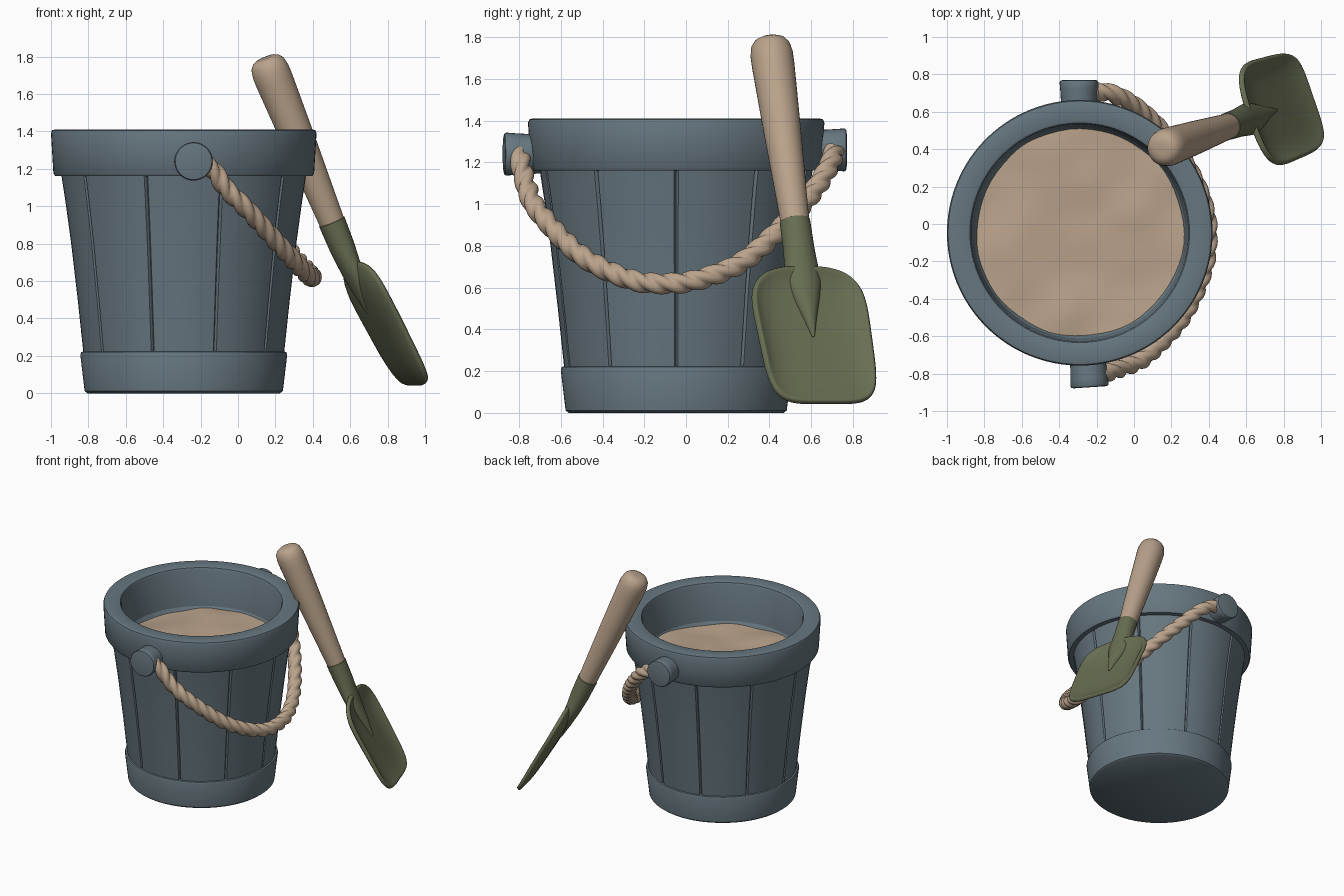
import bpy, bmesh, math, random
from mathutils import Vector, noise

if "Cube" in bpy.data.objects:
    bpy.data.objects.remove(bpy.data.objects["Cube"])

random.seed(1)
TAU = 2 * math.pi


def mat(name, col):
    m = bpy.data.materials.new(name)
    m.diffuse_color = (*col, 1)
    m.use_nodes = True
    m.node_tree.nodes["Principled BSDF"].inputs["Base Color"].default_value = m.diffuse_color
    return m


SLATE = mat("slate_blue", (0.135, 0.185, 0.215))
TAN = mat("warm_tan", (0.49, 0.365, 0.26))
GREEN = mat("olive_green", (0.138, 0.155, 0.085))


def finish(name, bm, material, angle=40):
    bmesh.ops.recalc_face_normals(bm, faces=bm.faces[:])
    me = bpy.data.meshes.new(name)
    bm.to_mesh(me)
    bm.free()
    me.materials.append(material)
    ob = bpy.data.objects.new(name, me)
    bpy.context.collection.objects.link(ob)
    bpy.ops.object.select_all(action='DESELECT')
    ob.select_set(True)
    bpy.context.view_layer.objects.active = ob
    bpy.ops.object.shade_smooth_by_angle(angle=math.radians(angle))
    return ob


def loft(name, rings, material, wrap=False, angle=40):
    """Skin a list of point rings, capped at both ends or wrapped round."""
    bm = bmesh.new()
    vs = [[bm.verts.new(p) for p in r] for r in rings]
    n = len(vs[0])
    pairs = list(zip(vs, vs[1:])) + ([(vs[-1], vs[0])] if wrap else [])
    for a, b in pairs:
        for i in range(n):
            j = (i + 1) % n
            bm.faces.new((a[i], a[j], b[j], b[i]))
    if not wrap:
        bm.faces.new(vs[0])
        bm.faces.new(vs[-1])
    return finish(name, bm, material, angle)


def ellipse(c, u, v, ru, rv, n=32):
    return [c + u * (ru * math.cos(TAU * i / n)) + v * (rv * math.sin(TAU * i / n)) for i in range(n)]


X, Y, Z = Vector((1, 0, 0)), Vector((0, 1, 0)), Vector((0, 0, 1))
C = Vector((-0.29, -0.047, 0))          # bucket axis


def lathe(name, prof, material, wrap=False):
    return loft(name, [ellipse(C + Z * z, X, Y, r, r, 96) for r, z in prof], material, wrap)


# bucket: base band and rim band
lathe("base_band", [(0.515, 0), (0.53, 0.012), (0.553, 0.205), (0.548, 0.22), (0.53, 0.225)], SLATE)
lathe("rim_band", [(0.64, 1.16), (0.688, 1.162), (0.697, 1.175), (0.71, 1.39), (0.704, 1.406),
                   (0.69, 1.41), (0.60, 1.41), (0.587, 1.405), (0.58, 1.39), (0.56, 1.03), (0.6, 1.03)],
      SLATE, wrap=True)

# staves: ten boards with a narrow groove between them
steps = [(-0.9, 0), (0, 0.016), (0.9, 0)] + [(d, 0) for d in (6, 12, 18, 24, 30)]
angles = [(math.radians(36 * k + d), g) for k in range(10) for d, g in steps]
walls = [(0.535, 0.2, 1), (0.567, 0.5, 1), (0.602, 0.8, 1), (0.632, 1.02, 1),
         (0.655, 1.17, 1), (0.6, 1.17, 0), (0.5, 1.0, 0)]
loft("staves", [[C + Vector(((r - g * k) * math.cos(a), (r - g * k) * math.sin(a), z)) for a, g in angles]
                for r, z, k in walls], SLATE, angle=25)

# sand filling with a gently lumpy surface
bm = bmesh.new()
rows = []
for k in range(1, 15):
    r = 0.572 * k / 14
    rows.append([bm.verts.new(p + Z * (0.022 * noise.noise(p * 4)))
                 for p in ellipse(C + Z * 1.09, X, Y, r, r, 64)])
bm.faces.new(rows[0])
for a, b in zip(rows, rows[1:]):
    for i in range(64):
        bm.faces.new((a[i - 1], b[i - 1], b[i], a[i]))
low = [bm.verts.new(p) for p in ellipse(C + Z * 1.04, X, Y, 0.56, 0.56, 64)]
for i in range(64):
    bm.faces.new((rows[-1][i - 1], low[i - 1], low[i], rows[-1][i]))
bm.faces.new(low)
finish("sand", bm, TAN)

# handle knobs, front and back
for name, start, end in (("front_knob", (-0.25, -0.68, 1.24), (-0.237, -0.873, 1.24)),
                         ("back_knob", (-0.294, 0.58, 1.26), (-0.295, 0.77, 1.26))):
    s, e = Vector(start), Vector(end)
    d = (e - s).normalized()
    u = d.cross(Z).normalized()
    v = u.cross(d)
    loft(name, [ellipse(s, u, v, 0.092, 0.092), ellipse(e - d * 0.05, u, v, 0.1, 0.1),
                ellipse(e - d * 0.012, u, v, 0.103, 0.103), ellipse(e - d * 0.003, u, v, 0.098, 0.098),
                ellipse(e, u, v, 0.086, 0.086)], SLATE)

# rope: a three-lobed section twisted along a hanging path
path = [Vector(p) for p in ((-0.2, -0.80, 1.25), (-0.13, -0.79, 1.19), (-0.06, -0.765, 1.09), (0.06, -0.71, 0.97),
                            (0.25, -0.51, 0.76), (0.365, -0.27, 0.64), (0.397, -0.07, 0.62),
                            (0.375, 0.1, 0.65), (0.30, 0.28, 0.73), (0.17, 0.47, 0.90),
                            (0.03, 0.61, 1.06), (-0.10, 0.69, 1.19), (-0.21, 0.71, 1.25))]
pts = []
ext = [2 * path[0] - path[1]] + path + [2 * path[-1] - path[-2]]
for p0, p1, p2, p3 in zip(ext, ext[1:], ext[2:], ext[3:]):
    for k in range(18):
        t = k / 18
        pts.append(0.5 * (2 * p1 + (p2 - p0) * t + (2 * p0 - 5 * p1 + 4 * p2 - p3) * t * t
                          + (3 * p1 - p0 - 3 * p2 + p3) * t ** 3))
pts.append(path[-1])
rings, length = [], 0
ref = Vector((1, 0, 1))
for i, p in enumerate(pts):
    a, b = pts[max(i - 1, 0)], pts[min(i + 1, len(pts) - 1)]
    length += (p - a).length
    t = (b - a).normalized()
    u = t.cross(ref).normalized()
    v = t.cross(u)
    phi = TAU * length / 0.29
    ring = []
    for k in range(24):
        th = TAU * k / 24
        r = 0.034 + 0.018 * abs(math.cos(1.5 * (th - phi))) ** 0.8
        ring.append(p + u * (r * math.cos(th)) + v * (r * math.sin(th)))
    rings.append(ring)
loft("rope_handle", rings, TAN, angle=60)

# shovel frame: A down the handle, W across the blade, N out of the blade face
O = Vector((0.145, 0.40, 1.793))
A = Vector((0.374, 0.128, -0.919)).normalized()
W = Vector((-A.y, A.x, 0)).normalized()
N = A.cross(W)


def at(s):                               # shovel centreline, bending forward at the blade
    return O + A * s + N * (0.13 * max(0, s - 1.2) ** 1.5)


loft("shovel_grip", [ellipse(at(s), W, N, r, r) for s, r in
                     ((0, 0.02), (0.0, 0.05), (0.012, 0.075), (0.035, 0.093), (0.08, 0.102),
                      (0.14, 0.102), (0.5, 0.089), (0.97, 0.068))], TAN)
loft("shovel_socket", [ellipse(at(s), W, N, a, b) for s, a, b in
                       ((0.95, 0.066, 0.066), (0.953, 0.073, 0.073), (1.1, 0.076, 0.068), (1.2, 0.084, 0.058),
                        (1.27, 0.088, 0.052), (1.36, 0.066, 0.044), (1.46, 0.036, 0.034),
                        (1.57, 0.006, 0.012))], GREEN)

# shovel blade: dished rounded rectangle
bm = bmesh.new()
rows = []
n = 72


def power(c, e):
    return math.copysign(abs(c) ** e, c)


for r in (0.15, 0.35, 0.55, 0.7, 0.8, 0.88, 0.94, 1.0):
    row = []
    for i in range(n):
        t = TAU * (i + 0.5) / n
        q, l = r * power(math.cos(t), 0.42), r * power(math.sin(t), 0.42)
        s = 1.595 + 0.345 * l - (0.05 * (1 - q * q) * max(0, -l) ** 2)
        half = 0.282 - 0.012 * l
        lift = 0.05 * r ** 5 * (1 - 0.5 * max(0, l)) - 0.012
        row.append(bm.verts.new(at(s) + W * (q * half) + N * lift))
    rows.append(row)
bm.faces.new(rows[0])
for a, b in zip(rows, rows[1:]):
    for i in range(n):
        bm.faces.new((a[i - 1], b[i - 1], b[i], a[i]))
blade = finish("shovel_blade", bm, GREEN, 60)
sol = blade.modifiers.new("thickness", 'SOLIDIFY')
sol.thickness = 0.03
sol.offset = 0
bev = blade.modifiers.new("soft_edge", 'BEVEL')
bev.width = 0.009
bev.segments = 2
bev.limit_method = 'ANGLE'
bev.angle_limit = math.radians(50)
